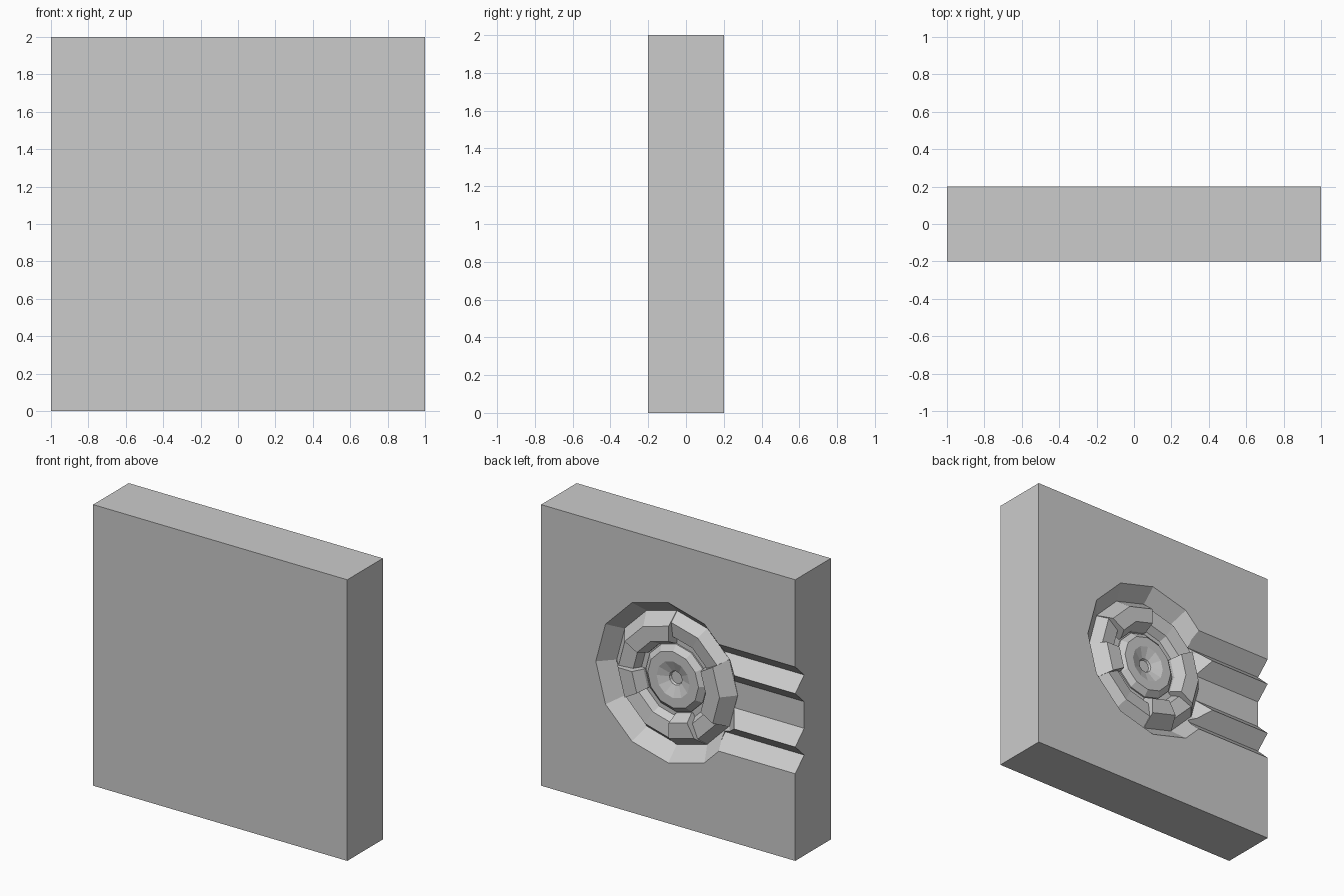
import bpy, bmesh
from math import cos, sin, radians

if "Cube" in bpy.data.objects:
    bpy.data.objects.remove(bpy.data.objects["Cube"])

BACK = 0.2       # the relief is sunk into the back face
DEPTH = 0.1


def make(name, bm):
    bmesh.ops.remove_doubles(bm, verts=bm.verts, dist=1e-5)
    bmesh.ops.recalc_face_normals(bm, faces=bm.faces)
    me = bpy.data.meshes.new(name)
    bm.to_mesh(me)
    bm.free()
    ob = bpy.data.objects.new(name, me)
    bpy.context.collection.objects.link(ob)
    return ob


def polar(r, d, deg):
    a = radians(deg)
    return (-r * cos(a), BACK - d, 1 + r * sin(a))


def sweep(name, profile, start, end):
    """Sweep a closed (radius, depth) profile round the centre in 30 degree steps."""
    bm = bmesh.new()
    full = end - start == 360
    rows = [[bm.verts.new(polar(r, d, a)) for r, d in profile]
            for a in range(start, end + (0 if full else 1), 30)]
    n = len(profile)
    for i in range(len(rows) if full else len(rows) - 1):
        p, q = rows[i], rows[(i + 1) % len(rows)]
        for j in range(n):
            k = (j + 1) % n
            bm.faces.new((p[j], p[k], q[k], q[j]))
    if not full:
        bm.faces.new(rows[0])
        bm.faces.new(rows[-1])
    return make(name, bm)


def prism(name, a, b):
    """Closed solid between two matching outlines."""
    bm = bmesh.new()
    p = [bm.verts.new(v) for v in a]
    q = [bm.verts.new(v) for v in b]
    for j in range(len(p)):
        k = (j + 1) % len(p)
        bm.faces.new((p[j], p[k], q[k], q[j]))
    bm.faces.new(p)
    bm.faces.new(q)
    return make(name, bm)


def cut(target, cutter):
    m = target.modifiers.new("cut", 'BOOLEAN')
    m.operation = 'DIFFERENCE'
    m.solver = 'EXACT'
    m.object = cutter
    bpy.context.view_layer.objects.active = target
    bpy.ops.object.modifier_apply(modifier=m.name)
    bpy.data.objects.remove(cutter)


# slab
bm = bmesh.new()
bmesh.ops.create_cube(bm, size=1)
bmesh.ops.scale(bm, vec=(2, 0.4, 2), verts=bm.verts)
bmesh.ops.translate(bm, vec=(0, 0, 1), verts=bm.verts)
slab = make("slab", bm)

# twelve-sided sunken disc with a sloping wall
slope = 0.095 / DEPTH
angles = range(0, 360, 30)
cut(slab, prism("disc_cutter",
                [polar(0.57 + slope * 0.02, -0.02, a) for a in angles],
                [polar(0.475, DEPTH, a) for a in angles]))

# three straight channels running to the side edge
for c, flat in ((-0.285, 0), (0, 0.095), (0.285, 0)):
    w = flat + 0.095 + slope * 0.02
    outline = [(c - w, -0.02), (c + w, -0.02)]
    outline += [(c + flat, DEPTH), (c - flat, DEPTH)] if flat else [(c, DEPTH)]
    cut(slab, prism("channel_cutter",
                    [(-1.1, BACK - d, 1 + z) for z, d in outline],
                    [(-0.38, BACK - d, 1 + z) for z, d in outline]))

# low ring inside the disc, with raised blocks on it
BED = 0.12
sweep("low_ring", [(0.475, BED), (0.475, 0.1), (0.415, 0.035), (0.31, 0.05),
                   (0.28, 0.1), (0.28, BED)], 0, 360)
block = [(0.478, BED), (0.478, 0.098), (0.40, 0.005), (0.29, 0.005),
         (0.25, 0.08), (0.25, BED)]
for i, (s, e) in enumerate(((90, 150), (180, 210), (270, 300), (330, 390))):
    sweep(f"raised_block_{i + 1}", block, s, e)

# dished hub with a small centre hole
sweep("hub", [(0.24, BED), (0.24, 0.09), (0.20, 0.055), (0.13, 0.055),
              (0.05, 0.085), (0.035, BED)], 0, 360)
